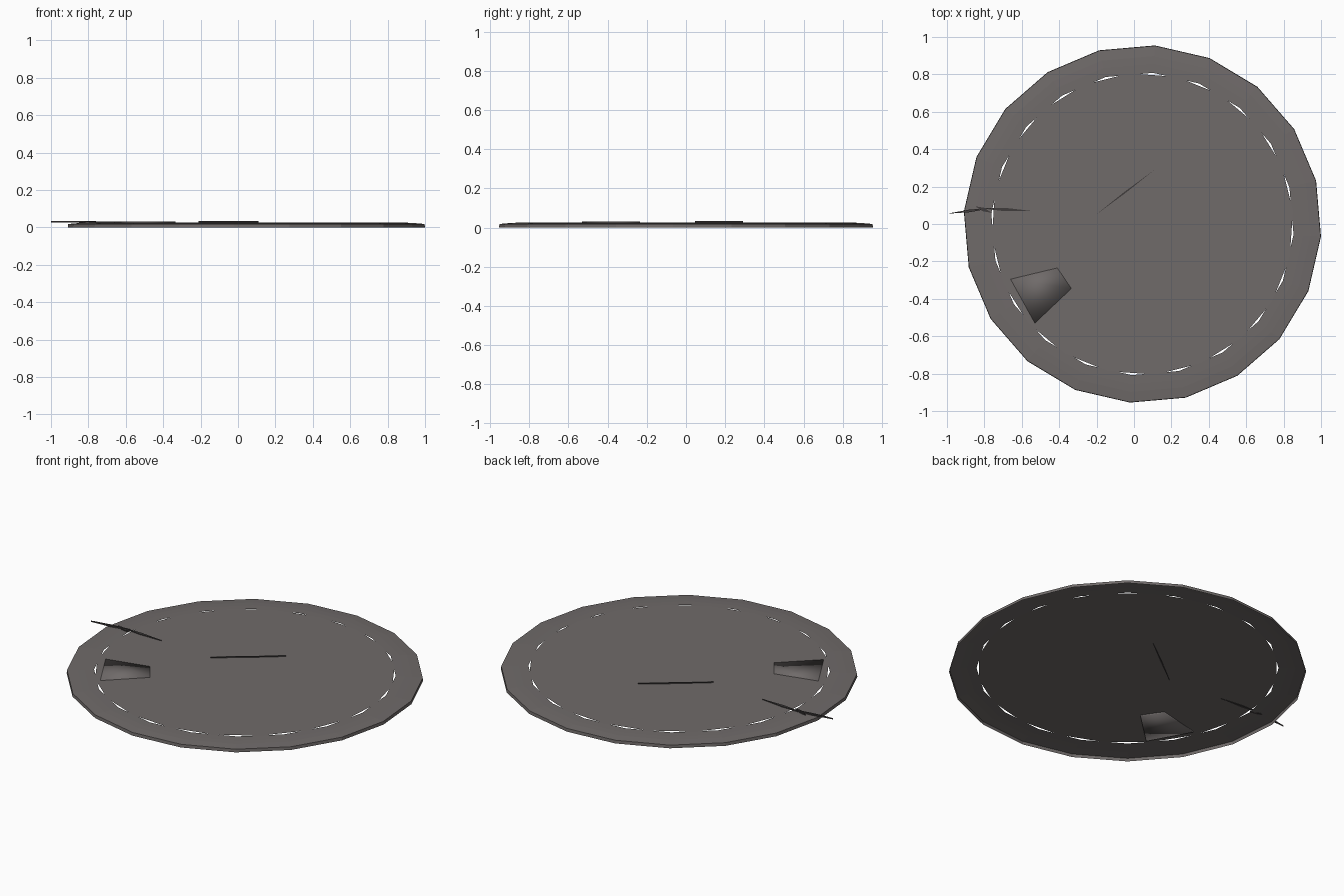
import bpy, bmesh, math
from mathutils import Vector

if "Cube" in bpy.data.objects:
    bpy.data.objects.remove(bpy.data.objects["Cube"])

CX = 0.045      # the disc sits slightly right of centre
SIDES = 20


def material(name, rgb):
    m = bpy.data.materials.new(name)
    m.diffuse_color = (*rgb, 1)
    m.use_nodes = True
    m.node_tree.nodes["Principled BSDF"].inputs["Base Color"].default_value = m.diffuse_color
    return m


GREY = material("warm grey", (0.16, 0.145, 0.142))
DARK = material("dark grey", (0.05, 0.045, 0.045))


def finish(bm, name, mat, smooth=False):
    me = bpy.data.meshes.new(name)
    bm.to_mesh(me)
    bm.free()
    me.materials.append(mat)
    for p in me.polygons:
        p.use_smooth = smooth
    ob = bpy.data.objects.new(name, me)
    bpy.context.collection.objects.link(ob)
    return ob


def ring(bm, r, z, turn=14):
    return [bm.verts.new((CX + r * math.cos(math.radians(turn) + math.tau * i / SIDES),
                          r * math.sin(math.radians(turn) + math.tau * i / SIDES), z))
            for i in range(SIDES)]


def slab(name, pts, z0, z1, mat, smooth=False):
    """Closed thin prism over a 2D outline."""
    bm = bmesh.new()
    lo = [bm.verts.new((x, y, z0)) for x, y in pts]
    hi = [bm.verts.new((x, y, z1)) for x, y in pts]
    bm.faces.new(hi)
    bm.faces.new(lo[::-1])
    for i in range(len(pts)):
        j = (i + 1) % len(pts)
        bm.faces.new((lo[i], lo[j], hi[j], hi[i]))
    bmesh.ops.recalc_face_normals(bm, faces=bm.faces)
    return finish(bm, name, mat, smooth)


def sliver(name, a, b, w, z0, z1):
    """Long splinter with pointed ends."""
    a, b = Vector(a), Vector(b)
    d = (b - a).normalized()
    n = Vector((-d.y, d.x)) * w / 2
    m = (a + b) / 2
    return slab(name, [a, m - n, b, m + n], z0, z1, DARK)


# Rim: open-bottomed wall and stepped border
bm = bmesh.new()
prof = [(0.957, 0.0), (0.955, 0.018), (0.90, 0.023), (0.86, 0.025), (0.81, 0.026)]
rings = [ring(bm, r, z) for r, z in prof]
for a, b in zip(rings, rings[1:]):
    for i in range(SIDES):
        j = (i + 1) % SIDES
        bm.faces.new((a[i], a[j], b[j], b[i]))
finish(bm, "rim", GREY)

# Centre plate: turned half a side so narrow gaps open along the rim
bm = bmesh.new()
bm.faces.new(ring(bm, 0.808, 0.028, 23))
finish(bm, "centre_plate", GREY)

# Loose four-sided flake let into the plate
slab("flake", [(-0.66, -0.295), (-0.53, -0.53), (-0.335, -0.345), (-0.41, -0.235)],
     0.02, 0.031, GREY, True)

# Splinters: one sticking past the rim, one lying across the middle
sliver("edge_splinter_outer", (-1.0, 0.055), (-0.76, 0.085), 0.014, 0.026, 0.034)
sliver("edge_splinter_inner", (-0.83, 0.085), (-0.55, 0.07), 0.018, 0.026, 0.032)
sliver("edge_splinter_branch", (-0.85, 0.095), (-0.76, 0.06), 0.02, 0.024, 0.031)
sliver("middle_splinter", (-0.21, 0.045), (0.11, 0.29), 0.008, 0.024, 0.034)
